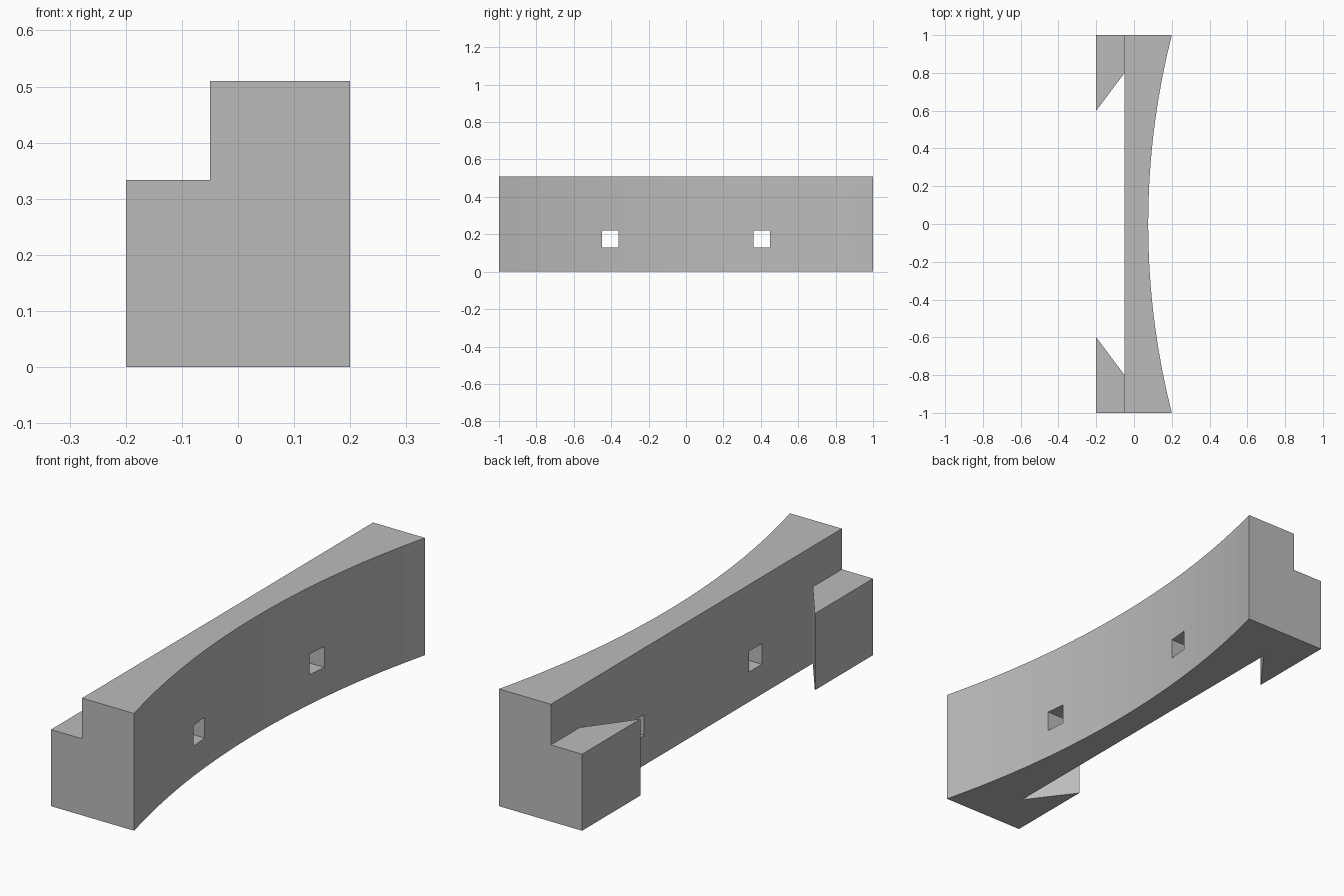
import bpy
import bmesh

default = bpy.data.objects.get("Cube")
if default:
    bpy.data.objects.remove(default, do_unlink=True)

GREY = (0.5, 0.5, 0.5, 1.0)
grey = bpy.data.materials.new("plain grey")
grey.use_nodes = True
grey.diffuse_color = GREY
grey.node_tree.nodes["Principled BSDF"].inputs["Base Color"].default_value = GREY


def prism(name, outline, z0, z1):
    """Extrude a plan outline from z0 up to z1."""
    bm = bmesh.new()
    face = bm.faces.new([bm.verts.new((x, y, z0)) for x, y in outline])
    grown = bmesh.ops.extrude_face_region(bm, geom=[face])["geom"]
    top = [v for v in grown if isinstance(v, bmesh.types.BMVert)]
    bmesh.ops.translate(bm, verts=top, vec=(0, 0, z1 - z0))
    bmesh.ops.recalc_face_normals(bm, faces=bm.faces)
    mesh = bpy.data.meshes.new(name)
    bm.to_mesh(mesh)
    bm.free()
    mesh.materials.append(grey)
    obj = bpy.data.objects.new(name, mesh)
    bpy.context.collection.objects.link(obj)
    return obj


def combine(target, other, operation):
    """Apply an exact boolean and remove the helper."""
    mod = target.modifiers.new(operation.lower(), "BOOLEAN")
    mod.operation = operation
    mod.solver = "EXACT"
    mod.object = other
    bpy.context.view_layer.objects.active = target
    bpy.ops.object.modifier_apply(modifier=mod.name)
    bpy.data.objects.remove(other, do_unlink=True)


# Beam with a straight back and a shallow concave arc on the other side
BACK, MID, HEIGHT, SAG = -0.05, 0.075, 0.51, 0.125
RADIUS = (1 + SAG ** 2) / (2 * SAG)
STEPS = 18
arc = []
for i in range(STEPS + 1):
    y = -1 + 2 * i / STEPS
    arc.append((MID + RADIUS - (RADIUS ** 2 - y * y) ** 0.5, y))
beam = prism("curved_beam", [(BACK, -1)] + arc + [(BACK, 1)], 0, HEIGHT)

for side in (-1, 1):
    # Lower hooked lug at each end, its tip pointing toward the middle
    lug = [(-0.2, side), (0, side), (0, side * 0.9), (BACK, side * 0.8), (-0.2, side * 0.6)]
    combine(beam, prism("end_lug", lug, 0, 0.333), "UNION")

    # Square hole through the beam
    y0, y1 = side * 0.36, side * 0.45
    hole = [(-0.15, y0), (0.3, y0), (0.3, y1), (-0.15, y1)]
    combine(beam, prism("hole_cutter", hole, 0.13, 0.22), "DIFFERENCE")
